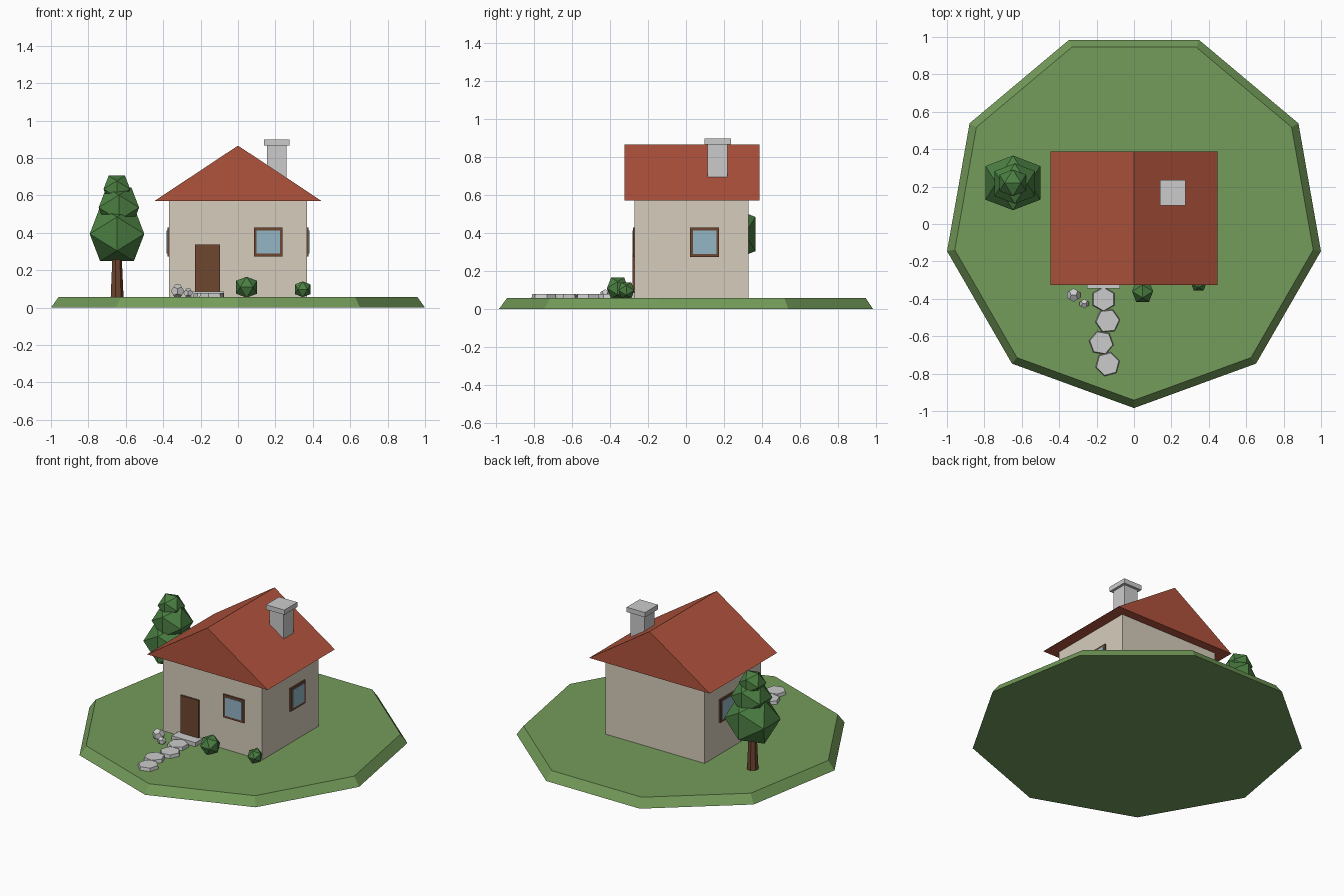
import bpy, bmesh
from math import sin, cos, radians, sqrt
from itertools import product

if "Cube" in bpy.data.objects:
    bpy.data.objects.remove(bpy.data.objects["Cube"])

PHI = (1 + sqrt(5)) / 2
G = 0.058  # lawn height


def material(name, hex_code):
    rgb = [int(hex_code[i:i + 2], 16) / 255 for i in (0, 2, 4)]
    mat = bpy.data.materials.new(name)
    mat.diffuse_color = [c / 12.92 if c < 0.04 else ((c + 0.055) / 1.055) ** 2.4 for c in rgb] + [1]
    mat.use_nodes = True
    mat.node_tree.nodes["Principled BSDF"].inputs["Base Color"].default_value = mat.diffuse_color
    return mat


GRASS = material("grass", "749C5A")
WALL = material("plaster", "D6CDBC")
ROOF = material("roof_tile", "B0533C")
WOOD = material("wood", "6E4630")
GLASS = material("glass", "94B6C6")
LEAF = material("leaf", "4B7F42")


def solid(name, points, mat=None):
    """Flat-faced convex solid spanning the given points."""
    bm = bmesh.new()
    for p in points:
        bm.verts.new(p)
    bmesh.ops.convex_hull(bm, input=bm.verts[:])
    bmesh.ops.dissolve_limit(bm, angle_limit=radians(0.5), verts=bm.verts[:], edges=bm.edges[:])
    bmesh.ops.recalc_face_normals(bm, faces=bm.faces[:])
    mesh = bpy.data.meshes.new(name)
    bm.to_mesh(mesh)
    bm.free()
    ob = bpy.data.objects.new(name, mesh)
    bpy.context.collection.objects.link(ob)
    if mat:
        mesh.materials.append(mat)
    return ob


def box(name, xs, ys, zs, mat=None):
    return solid(name, product(xs, ys, zs), mat)


def frustum(name, sides, x, y, z0, z1, r0, r1, start=0, mat=None):
    pts = []
    for z, r in ((z0, r0), (z1, r1)):
        for i in range(sides):
            a = radians(start + 360 * i / sides)
            pts.append((x + r * cos(a), y + r * sin(a), z))
    return solid(name, pts, mat)


def cyclic(a, b):
    """Golden rectangles (a, 0, b) on the three axis planes."""
    for s, t in product((-a, a), (-b, b)):
        yield from ((s, 0, t), (t, s, 0), (0, t, s))


def blob(name, centre, half, mat, turned=False):
    """Icosahedron whose half-extent along each axis is `half`."""
    k = half / PHI
    pts = [((y, x, z) if turned else (x, y, z)) for x, y, z in cyclic(1, PHI)]
    solid(name, [[c + k * v for c, v in zip(centre, p)] for p in pts], mat)


def rock(name, centre, half):
    """Dodecahedron."""
    k = half / PHI
    pts = list(cyclic(1 / PHI, PHI)) + list(product((-1, 1), repeat=3))
    solid(name, [[c + k * v for c, v in zip(centre, p)] for p in pts])


# Lawn
frustum("lawn", 9, 0, 0.031, 0, G, 1.015, 0.973, -90, GRASS)

# House body and gabled roof
box("walls", (-0.368, 0.368), (-0.27, 0.328), (G, 0.575), WALL)
solid("roof", [(x, y, z) for x, z in ((-0.447, 0.57), (0.447, 0.57), (0, 0.866))
               for y in (-0.325, 0.387)], ROOF)

# Chimney
box("chimney", (0.155, 0.259), (0.114, 0.219), (0.64, 0.87))
box("chimney_cap", (0.139, 0.275), (0.098, 0.236), (0.866, 0.898))

# Door and doorstep
box("door", (-0.23, -0.096), (-0.281, -0.25), (G, 0.337), WOOD)
box("doorstep", (-0.25, -0.074), (-0.345, -0.26), (G, 0.085))

# Windows: frame with a glass pane just proud of it
for part, h, d, mat in (("frame", 0.077, 0.01, WOOD), ("glass", 0.062, 0.013, GLASS)):
    zs = (0.351 - h, 0.351 + h)
    box("front_window_" + part, (0.162 - h, 0.162 + h), (-0.27 - d, -0.26), zs, mat)
    for side, s in (("left", -1), ("right", 1)):
        box(f"{side}_window_{part}", (s * 0.36, s * (0.368 + d)), (0.098 - h, 0.098 + h), zs, mat)

# Stepping stones
for i, (x, y, a) in enumerate(((-0.163, -0.402, 30), (-0.141, -0.518, 5),
                               (-0.175, -0.635, -10), (-0.141, -0.749, 15))):
    frustum(f"path_stone_{i + 1}", 6, x, y, G - 0.005, 0.079, 0.068, 0.062, a)

# Tree
frustum("tree_trunk", 7, -0.648, 0.22, G, 0.32, 0.036, 0.024, 0, WOOD)
blob("tree_crown_low", (-0.647, 0.22, 0.394), 0.146, LEAF)
blob("tree_crown_mid", (-0.637, 0.216, 0.535), 0.108, LEAF)
blob("tree_crown_top", (-0.648, 0.22, 0.634), 0.071, LEAF)

# Bushes
blob("bush_large", (0.046, -0.36, 0.109), 0.056, LEAF, True)
blob("bush_small", (0.346, -0.314, 0.098), 0.042, LEAF, True)

# Rocks
rock("rock_large", (-0.323, -0.38, 0.088), 0.036)
rock("rock_small", (-0.266, -0.426, 0.078), 0.025)
